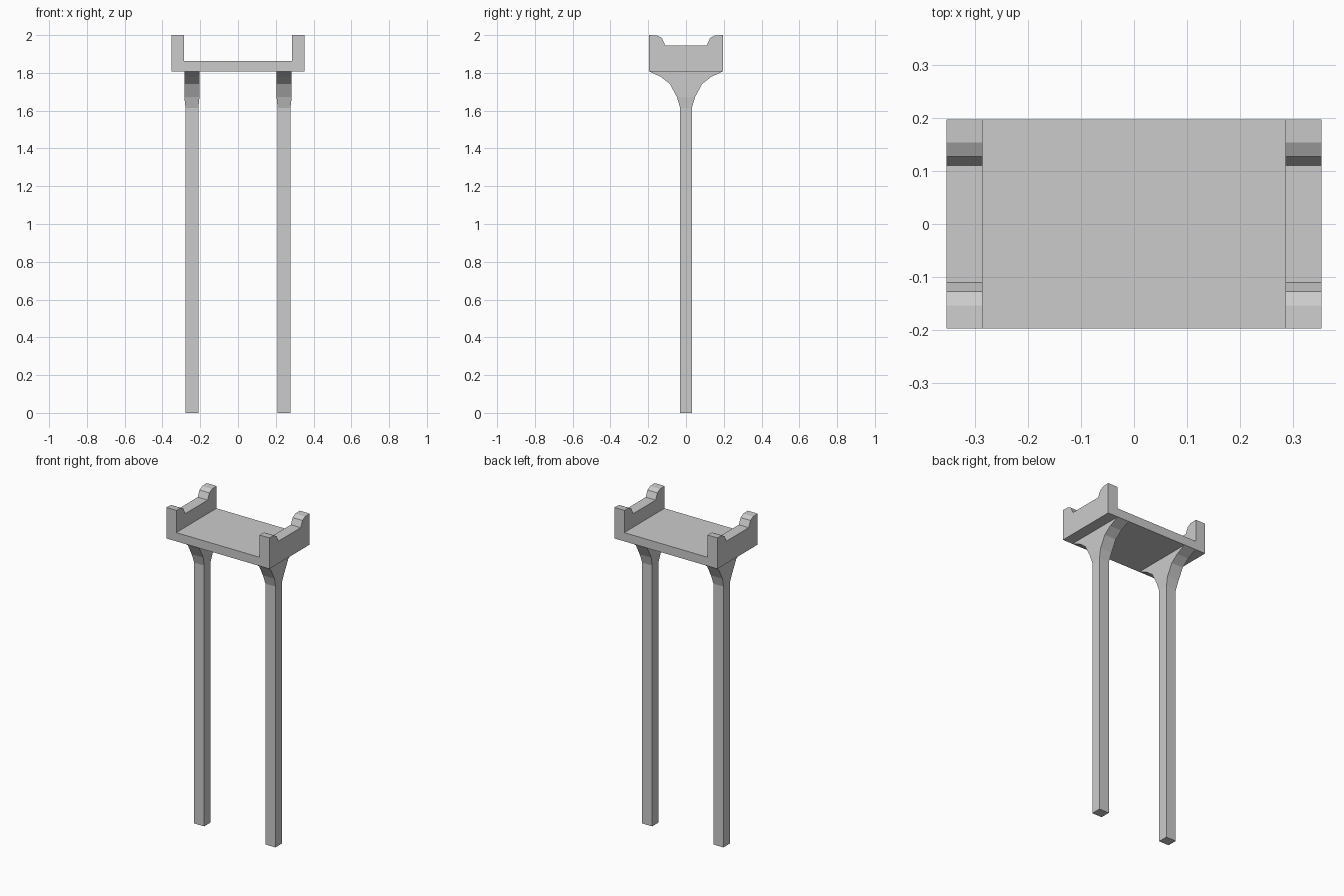
import bpy, bmesh

if "Cube" in bpy.data.objects:
    bpy.data.objects.remove(bpy.data.objects["Cube"])


def loft(name, rings):
    """Join equal-sized rings of points into a closed flat-faced solid."""
    bm = bmesh.new()
    loops = [[bm.verts.new(p) for p in ring] for ring in rings]
    n = len(loops[0])
    for a, b in zip(loops, loops[1:]):
        for i in range(n):
            j = (i + 1) % n
            bm.faces.new((a[i], a[j], b[j], b[i]))
    bm.faces.new(loops[0])
    bm.faces.new(loops[-1])
    bmesh.ops.recalc_face_normals(bm, faces=bm.faces)
    mesh = bpy.data.meshes.new(name)
    bm.to_mesh(mesh)
    bm.free()
    obj = bpy.data.objects.new(name, mesh)
    bpy.context.collection.objects.link(obj)
    return obj


def rect(cx, hx, hy, z):
    return [(cx - hx, -hy, z), (cx + hx, -hy, z), (cx + hx, hy, z), (cx - hx, hy, z)]


HALF_Y = 0.197
BASE_Z = 1.808
INNER_X, OUTER_X = 0.285, 0.353

# Flat deck between the end walls
loft("deck", [rect(0, INNER_X, HALF_Y, BASE_Z), rect(0, INNER_X, HALF_Y, 1.862)])

# End wall outline: raised rounded corners with a lower middle
half = [(HALF_Y, BASE_Z), (HALF_Y, 2.0), (0.153, 1.998), (0.127, 1.984), (0.11, 1.946)]
wall_outline = half + [(-y, z) for y, z in reversed(half)]

# Leg section: half x, half y, z - slim post flaring under the deck
leg_steps = [(0.034, 0.031, 0.0), (0.034, 0.031, 1.615), (0.04, 0.048, 1.672),
             (0.04, 0.085, 1.741), (0.04, 0.132, 1.778), (0.04, 0.195, BASE_Z)]

for side, label in ((-1, "left"), (1, "right")):
    loft(label + "_end_wall",
         [[(side * x, y, z) for y, z in wall_outline] for x in (INNER_X, OUTER_X)])
    loft(label + "_leg", [rect(side * 0.244, hx, hy, z) for hx, hy, z in leg_steps])
